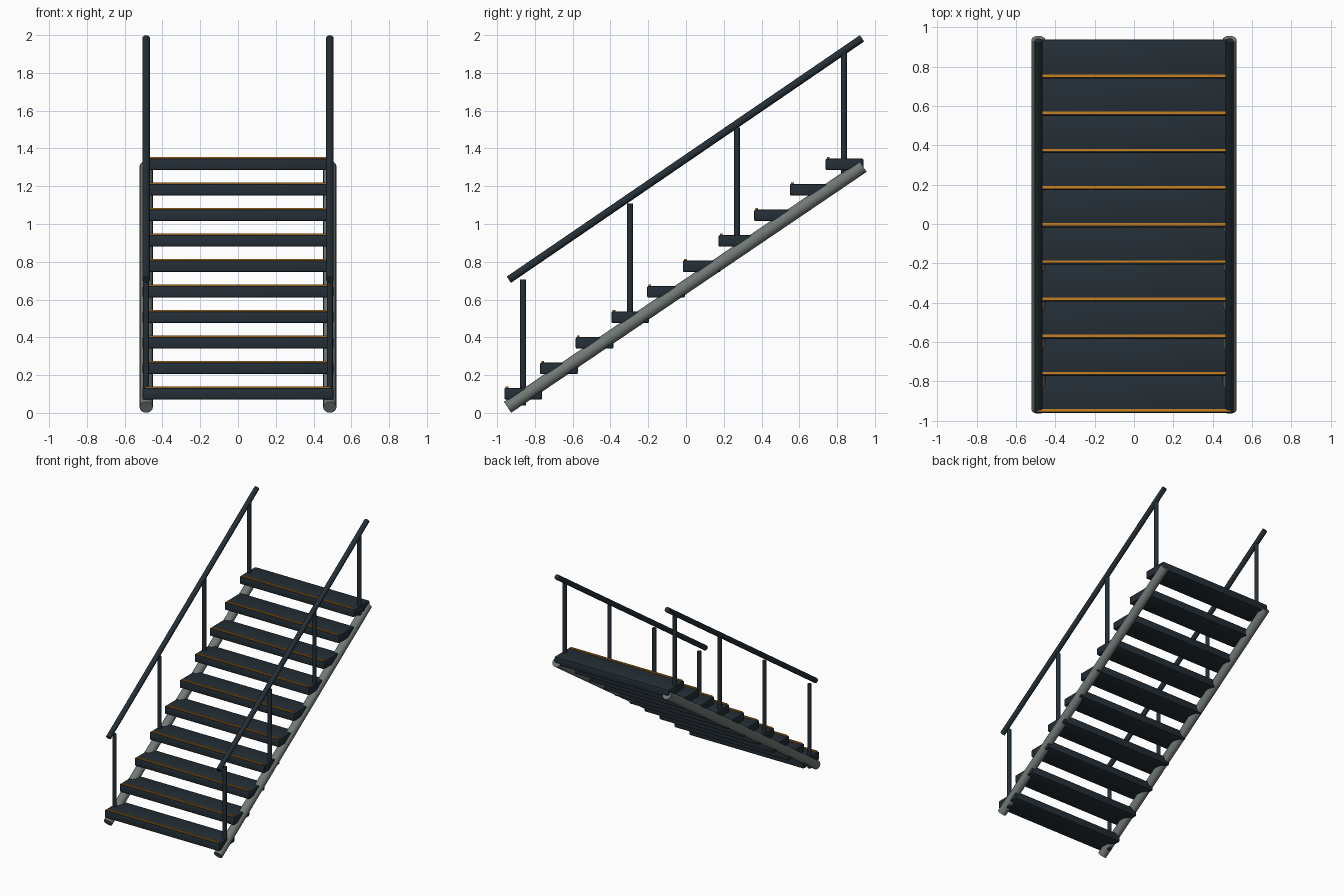
import bpy, bmesh
from mathutils import Vector

if "Cube" in bpy.data.objects:
    bpy.data.objects.remove(bpy.data.objects["Cube"])


def material(name, rgb):
    m = bpy.data.materials.new(name)
    m.diffuse_color = (*rgb, 1)
    m.use_nodes = True
    m.node_tree.nodes["Principled BSDF"].inputs["Base Color"].default_value = m.diffuse_color
    return m


DARK = material("dark slate paint", (0.018, 0.028, 0.037))
GREY = material("grey steel", (0.165, 0.19, 0.178))
AMBER = material("amber nosing", (0.56, 0.22, 0.018))


def finish(name, bm, mat, smooth=False):
    me = bpy.data.meshes.new(name)
    bm.to_mesh(me)
    bm.free()
    me.materials.append(mat)
    ob = bpy.data.objects.new(name, me)
    bpy.context.collection.objects.link(ob)
    if smooth:
        bpy.ops.object.select_all(action='DESELECT')
        ob.select_set(True)
        bpy.context.view_layer.objects.active = ob
        bpy.ops.object.shade_smooth_by_angle()
    return ob


def tube(name, a, b, radius, mat, sides=16):
    a, b = Vector(a), Vector(b)
    d = b - a
    bm = bmesh.new()
    bmesh.ops.create_cone(bm, cap_ends=True, segments=sides, radius1=radius,
                          radius2=radius, depth=d.length)
    bmesh.ops.rotate(bm, verts=bm.verts, matrix=d.to_track_quat('Z', 'Y').to_matrix())
    bmesh.ops.translate(bm, verts=bm.verts, vec=(a + b) / 2)
    return finish(name, bm, mat, True)


def box(name, lo, hi, mat, bevel=0):
    lo, hi = Vector(lo), Vector(hi)
    bm = bmesh.new()
    bmesh.ops.create_cube(bm, size=1)
    bmesh.ops.scale(bm, verts=bm.verts, vec=hi - lo)
    bmesh.ops.translate(bm, verts=bm.verts, vec=(lo + hi) / 2)
    if bevel:
        bmesh.ops.bevel(bm, geom=bm.edges[:], offset=bevel, segments=2,
                        profile=0.5, affect='EDGES')
    return finish(name, bm, mat, bevel > 0)


# Treads, each with a raised nosing strip near its front edge
for i in range(10):
    y = -0.962 + 0.189 * i
    top = 0.132 + 0.135 * i
    box(f"tread_{i + 1}", (-0.505, y, top - 0.062), (0.505, y + 0.2, top), DARK, 0.008)
    box(f"nosing_strip_{i + 1}", (-0.49, y + 0.007, top - 0.002),
        (0.49, y + 0.021, top + 0.007), AMBER)

# Side tubes, posts and handrails, mirrored left and right
for side, s in (("left", -1), ("right", 1)):
    x = 0.486 * s
    tube(f"stringer_{side}", (x, -0.945, 0.03), (x, 0.937, 1.305), 0.035, GREY)
    tube(f"handrail_{side}", (x, -0.938, 0.705), (x, 0.932, 1.983), 0.02, DARK)
    for k in range(4):
        y = -0.862 + 0.566 * k
        z = 0.038 + 0.402 * k
        tube(f"post_{side}_{k + 1}", (x, y, z), (x, y, z + 0.668), 0.016, DARK)
